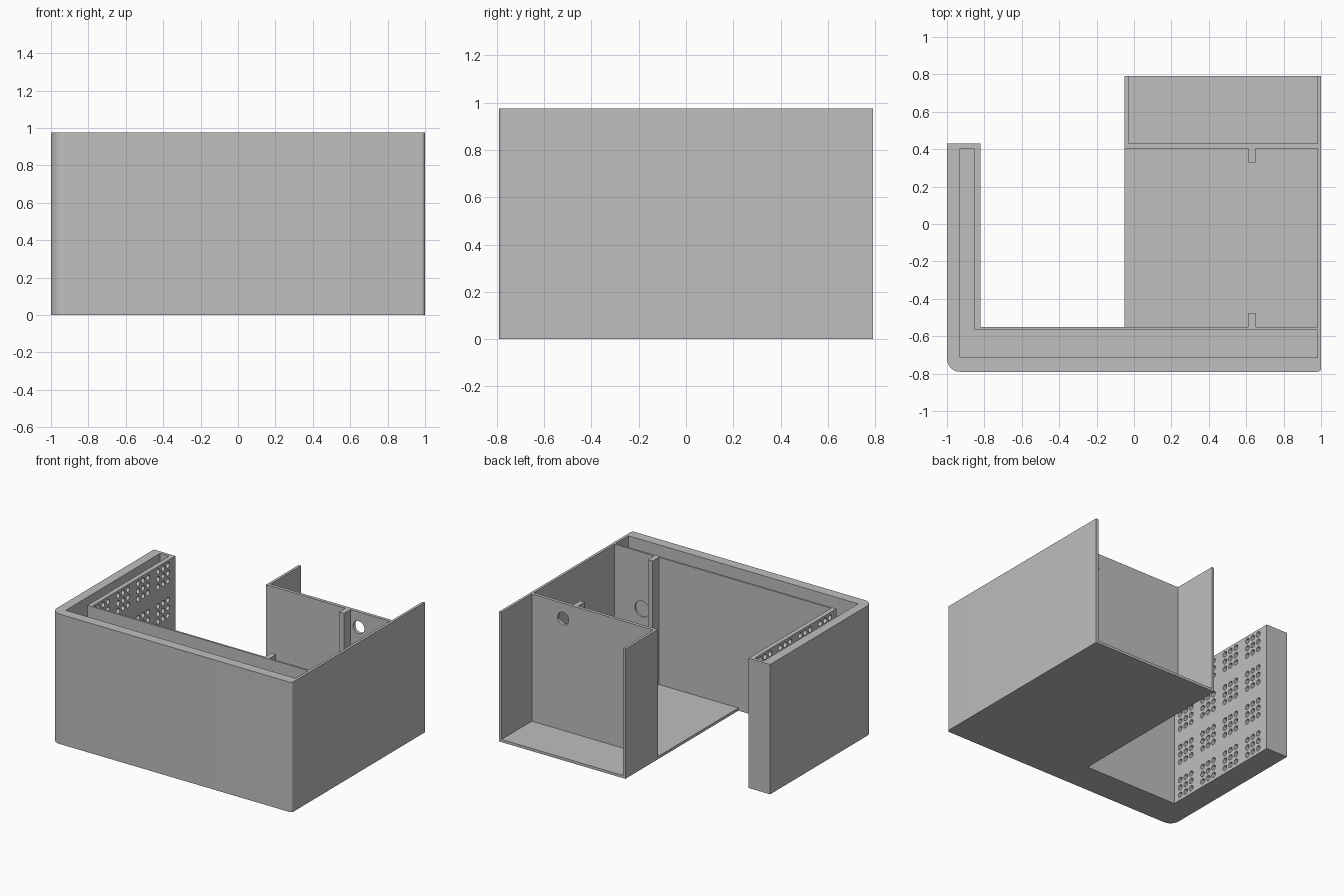
import bpy, bmesh, math
from mathutils import Matrix, Vector

cube = bpy.data.objects.get("Cube")
if cube:
    bpy.data.objects.remove(cube, do_unlink=True)

HEIGHT = 0.975
FLOOR = 0.02
parts = []

gray = bpy.data.materials.new("plain_gray")
gray.use_nodes = True
gray.diffuse_color = (0.52, 0.52, 0.52, 1)
gray.node_tree.nodes["Principled BSDF"].inputs["Base Color"].default_value = (0.52, 0.52, 0.52, 1)


def finish(name, bm):
    bmesh.ops.recalc_face_normals(bm, faces=bm.faces)
    mesh = bpy.data.meshes.new(name)
    bm.to_mesh(mesh)
    bm.free()
    mesh.materials.append(gray)
    obj = bpy.data.objects.new(name, mesh)
    bpy.context.collection.objects.link(obj)
    return obj


def prism(name, outline, z0=FLOOR, z1=HEIGHT):
    """Extrude a plan outline upward."""
    bm = bmesh.new()
    face = bm.faces.new([bm.verts.new((x, y, z0)) for x, y in outline])
    top = bmesh.ops.extrude_face_region(bm, geom=[face])["geom"]
    verts = [v for v in top if isinstance(v, bmesh.types.BMVert)]
    bmesh.ops.translate(bm, verts=verts, vec=(0, 0, z1 - z0))
    obj = finish(name, bm)
    parts.append(obj)
    return obj


def slab(name, x0, x1, y0, y1, z1=HEIGHT):
    return prism(name, [(x0, y0), (x1, y0), (x1, y1), (x0, y1)], FLOOR, z1)


def arc(cx, cy, r, start, steps=8):
    return [(cx + r * math.cos(a), cy + r * math.sin(a))
            for a in (math.radians(start + 90 * i / steps) for i in range(steps + 1))]


def drill(obj, centres, radius, axis, sides, depth=0.1):
    """Cut round holes through a wall along the given axis."""
    bm = bmesh.new()
    turn = Vector(axis).to_track_quat('Z', 'Y').to_matrix().to_4x4()
    for c in centres:
        bmesh.ops.create_cone(bm, cap_ends=True, segments=sides, radius1=radius,
                              radius2=radius, depth=depth,
                              matrix=Matrix.Translation(c) @ turn)
    cutter = finish("hole_cutter", bm)
    cutter.hide_render = True
    mod = obj.modifiers.new("holes", 'BOOLEAN')
    mod.operation = 'DIFFERENCE'
    mod.solver = 'EXACT'
    mod.object = cutter
    graph = bpy.context.evaluated_depsgraph_get()
    mesh = bpy.data.meshes.new_from_object(obj.evaluated_get(graph))
    obj.modifiers.clear()
    obj.data = mesh
    bpy.data.objects.remove(cutter, do_unlink=True)


# Rounded front corners shared by the floor and the outer wall
front = arc(-0.93, -0.72, 0.07, 180) + arc(0.98, -0.77, 0.02, 270)

# Floor plate under the tray and the rear compartments
prism("floor", [(-1, 0.43)] + front + [
    (1, 0.79), (-0.05, 0.79), (-0.05, -0.55), (-0.82, -0.55), (-0.82, 0.43)], 0, FLOOR)

# Outer wall: thick on the front and one side, thin on the other
prism("outer_wall", [(-0.82, 0.43), (-1, 0.43)] + front + [
    (1, 0.79), (0.98, 0.79), (0.98, -0.715), (-0.93, -0.715),
    (-0.93, 0.405), (-0.82, 0.405)])

# Inner front wall with a cable hole
inner = slab("inner_front_wall", -0.855, 0.98, -0.565, -0.55)
drill(inner, [(0.75, -0.557, 0.55)], 0.06, (0, 1, 0), 32)

# Perforated side panel with a grid of three-by-three hole groups
panel = slab("perforated_panel", -0.855, -0.82, -0.55, 0.405)
grid = [(-0.837, -0.43 + 0.237 * i + 0.058 * a, 0.1 + 0.26 * j + 0.058 * b)
        for i in range(4) for j in range(4) for a in (-1, 0, 1) for b in (-1, 0, 1)]
drill(panel, grid, 0.02, (1, 0, 0), 16)

# Rear partition with a small hole, and the short rear side wall
partition = slab("rear_partition", -0.05, 0.98, 0.405, 0.43)
drill(partition, [(0.72, 0.417, 0.86)], 0.047, (0, 1, 0), 32)
slab("rear_side_wall", -0.05, -0.03, 0.43, 0.79)

# Facing guide ribs
slab("rear_rib", 0.61, 0.65, 0.33, 0.405)
slab("front_rib", 0.61, 0.65, -0.55, -0.475)

# Smooth the rounded surfaces, keep the edges sharp
bpy.ops.object.select_all(action='DESELECT')
for obj in parts:
    obj.select_set(True)
bpy.context.view_layer.objects.active = parts[0]
bpy.ops.object.shade_smooth_by_angle(angle=math.radians(30))
